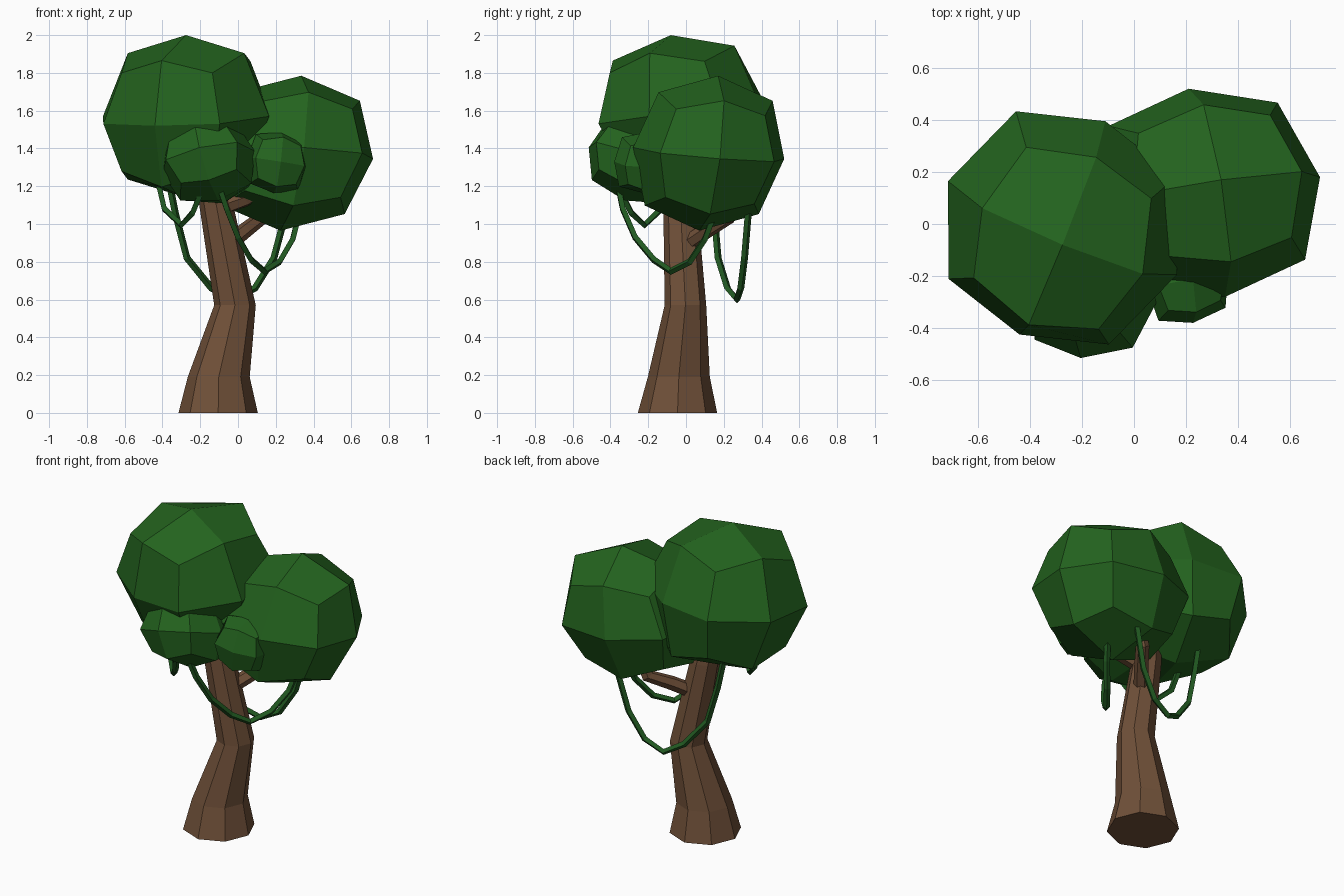
import bpy, bmesh, math
from mathutils import Vector

if "Cube" in bpy.data.objects:
    bpy.data.objects.remove(bpy.data.objects["Cube"])


def material(name, rgb):
    m = bpy.data.materials.new(name)
    m.diffuse_color = (*rgb, 1)
    m.use_nodes = True
    m.node_tree.nodes["Principled BSDF"].inputs["Base Color"].default_value = m.diffuse_color
    return m


LEAF = material("leaf_green", (0.017, 0.125, 0.013))
VINE = material("vine_green", (0.015, 0.1, 0.015))
BARK = material("bark_brown", (0.16, 0.08, 0.04))


def finish(name, bm, mat):
    bmesh.ops.recalc_face_normals(bm, faces=bm.faces)
    me = bpy.data.meshes.new(name)
    bm.to_mesh(me)
    bm.free()
    me.materials.append(mat)
    ob = bpy.data.objects.new(name, me)
    bpy.context.collection.objects.link(ob)
    return ob


def tube(name, pts, radii, sides, mat, level=False):
    """Sweep a polygon along a path; level keeps every ring horizontal."""
    pts = [Vector(p) for p in pts]
    side = Vector((0, 0, 1)).cross(pts[-1] - pts[0]).normalized()
    bm = bmesh.new()
    rings = []
    for i, p in enumerate(pts):
        if level:
            u, v = Vector((1, 0, 0)), Vector((0, 1, 0))
        else:
            t = (pts[min(i + 1, len(pts) - 1)] - pts[max(i - 1, 0)]).normalized()
            v = t.cross(side).normalized()
            u = v.cross(t)
        ring = []
        for k in range(sides):
            a = 2 * math.pi * k / sides
            ring.append(bm.verts.new(p + radii[i] * (u * math.cos(a) + v * math.sin(a))))
        rings.append(ring)
    for a, b in zip(rings, rings[1:]):
        for k in range(sides):
            j = (k + 1) % sides
            bm.faces.new((a[k], a[j], b[j], b[k]))
    bm.faces.new(rings[0])
    bm.faces.new(rings[-1])
    return finish(name, bm, mat)


def leaf_clump(name, centre, ax, ay, az, stretch=(1, 1, 1)):
    """24-quad rounded cube set by three half axes; stretch shifts edges and corners."""
    bm = bmesh.new()
    bmesh.ops.create_cube(bm, size=2)
    bmesh.ops.subdivide_edges(bm, edges=bm.edges[:], cuts=1, use_grid_fill=True)
    c, ax, ay, az = map(Vector, (centre, ax, ay, az))
    scale = {1: 1.0, 2: 0.77, 3: 0.6}     # face, edge and corner points
    for v in bm.verts:
        n = sum(abs(q) > 0.5 for q in v.co)
        x, y, z = (q * scale[n] * (s if n > 1 else 1) for q, s in zip(v.co, stretch))
        v.co = c + ax * x + ay * y + az * z
    return finish(name, bm, LEAF)


# Trunk, leaning, with a flared foot
tube("trunk",
     [(-.105, -.045, 0), (-.102, -.038, .19), (-.016, -.003, .57),
      (-.115, -.03, 1.1), (-.15, -.05, 1.3)],
     [.21, .164, .11, .09, .08], 8, BARK, level=True)

# Branches
tube("back_branch", [(-.08, -.03, .87), (.03, .1, .96), (.12, .22, 1.03), (.2, .24, 1.25)],
     [.045, .042, .04, .035], 6, BARK)
tube("front_branch", [(-.12, -.03, 1.08), (.05, -.07, 1.14), (.2, -.16, 1.24)],
     [.05, .045, .04], 6, BARK)

# Foliage
leaf_clump("left_foliage", (-.275, -.015, 1.57),
           (.44, -.18, 0), (.165, .41, .05), (0, -.065, .43), (.91, 1.02, 1.01))
leaf_clump("right_foliage", (.28, .12, 1.375),
           (.435, .06, -.03), (-.07, .40, -.03), (.055, .05, .41), (.97, .98, .95))
leaf_clump("front_left_foliage", (-.155, -.275, 1.325),
           (.245, -.02, .06), (.05, .24, -.08), (-.05, .05, .2))
leaf_clump("front_right_foliage", (.207, -.22, 1.325),
           (.155, .03, -.025), (-.02, .16, -.005), (.02, .01, .16), (1.08, 1.03, 1.06))

# Hanging vines
vines = {
    "front_vine": [(-.1, -.36, 1.2), (-.06, -.335, 1.08), (0, -.27, .93), (.07, -.17, .81),
                   (.14, -.08, .75), (.22, .02, .8), (.29, .1, .92), (.33, .16, 1.08)],
    "back_vine": [(-.37, .14, 1.25), (-.33, .15, 1.05), (-.27, .17, .82), (-.14, .22, .66),
                  (-.03, .27, .6), (.09, .29, .66), (.19, .31, .82), (.27, .335, 1.12)],
    "left_vine": [(-.43, -.09, 1.25), (-.39, -.13, 1.08), (-.3, -.22, .995),
                  (-.24, -.29, 1.06), (-.19, -.35, 1.18)],
}
for name, path in vines.items():
    tube(name, path, [.019] * len(path), 4, VINE)
